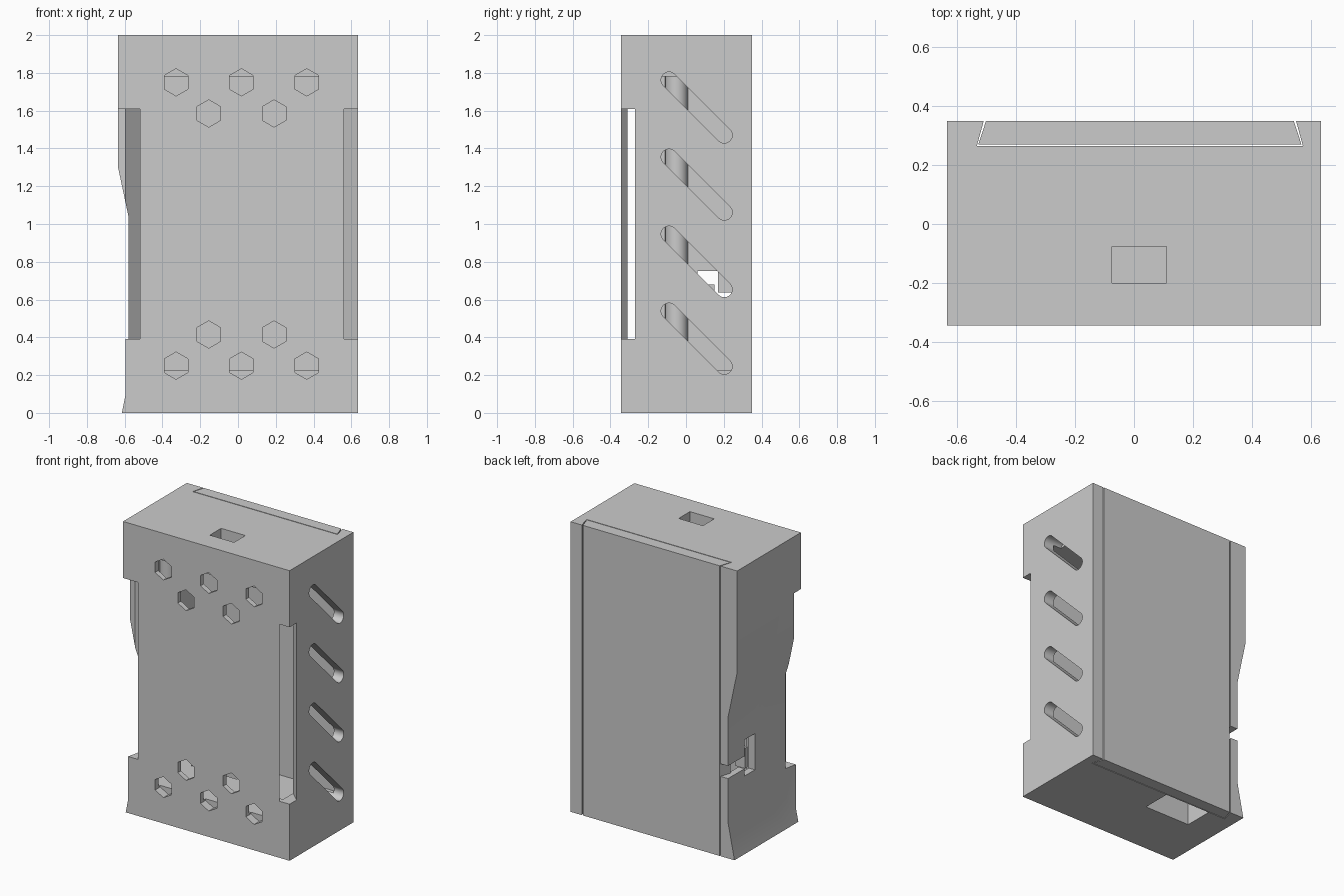
import bpy, bmesh, math
from mathutils import Vector

cube = bpy.data.objects.get("Cube")
if cube:
    bpy.data.objects.remove(cube, do_unlink=True)

grey = bpy.data.materials.new("plain grey")
grey.use_nodes = True
grey.diffuse_color = (0.6, 0.6, 0.6, 1)
grey.node_tree.nodes["Principled BSDF"].inputs["Base Color"].default_value = (0.6, 0.6, 0.6, 1)

PLACE = {
    "x": lambda u, v, w: (w, u, v),
    "y": lambda u, v, w: (u, w, v),
    "z": lambda u, v, w: (u, v, w),
}


def loft(name, sections, axis):
    """Closed solid through matching outlines; sections = [(position, outline)]."""
    bm = bmesh.new()
    rings = [[bm.verts.new(PLACE[axis](u, v, w)) for u, v in pts] for w, pts in sections]
    n = len(rings[0])
    for a, b in zip(rings, rings[1:]):
        for i in range(n):
            j = (i + 1) % n
            bm.faces.new((a[i], a[j], b[j], b[i]))
    bm.faces.new(rings[0])
    bm.faces.new(rings[-1])
    bmesh.ops.recalc_face_normals(bm, faces=bm.faces)
    mesh = bpy.data.meshes.new(name)
    bm.to_mesh(mesh)
    bm.free()
    mesh.materials.append(grey)
    obj = bpy.data.objects.new(name, mesh)
    bpy.context.collection.objects.link(obj)
    return obj


def prism(name, pts, axis, lo, hi):
    return loft(name, [(lo, pts), (hi, pts)], axis)


def box(name, x, y, z):
    pts = [(x[0], y[0]), (x[1], y[0]), (x[1], y[1]), (x[0], y[1])]
    return prism(name, pts, "z", *z)


def arc(cx, cy, r, start, end, steps):
    angles = [math.radians(start + (end - start) * i / steps) for i in range(steps + 1)]
    return [(cx + r * math.cos(a), cy + r * math.sin(a)) for a in angles]


def cut(target, cutter):
    cutter.hide_render = True
    mod = target.modifiers.new("cut", "BOOLEAN")
    mod.operation = "DIFFERENCE"
    mod.solver = "EXACT"
    mod.object = cutter
    bpy.context.view_layer.objects.active = target
    bpy.ops.object.modifier_apply(modifier=mod.name)
    bpy.data.objects.remove(cutter, do_unlink=True)


MID = 0.02  # centre line of the inner chamber
LEFT, RIGHT, FRONT, BACK = -0.635, 0.635, -0.345, 0.35

# Outer case
case = box("case", (LEFT, RIGHT), (FRONT, BACK), (0, 2))

# Hollowed hand grip along one side
sections = []
for y, floor in ((-0.36, -0.60), (-0.27, -0.58), (0.0, -0.568), (0.36, -0.565)):
    low = (floor + 0.615) / 0.2
    high = 1.3 - (floor + 0.635) / 0.212
    sections.append((y, [(-0.7, -0.1), (-0.635, -0.1), (floor, low),
                         (floor, high), (-0.635, 1.3), (-0.7, 1.607)]))
cut(case, loft("grip_cutter", sections, "y"))

# Inner chamber and the dovetail groove of the back panel
cut(case, box("chamber_cutter", (-0.52, 0.56), (-0.31, 0.27), (0.225, 1.78)))


def dovetail(gap):
    wide, narrow = 0.553 - gap, 0.527 - gap
    out = BACK if gap else 0.36
    return [(MID - wide, 0.265 + gap), (MID + wide, 0.265 + gap),
            (MID + narrow, out), (MID - narrow, out)]


cut(case, prism("groove_cutter", dovetail(0), "z", -0.1, 2.1))
prism("back_panel", dovetail(0.005), "z", 0, 2)

# Bevelled side openings behind the edges of the front plate
opening = [(0.577, -0.36), (0.7, -0.36), (0.7, -0.27), (0.635, -0.27),
           (0.55, -0.19), (0.50, -0.19), (0.50, -0.2925)]
for flip in (False, True):
    pts = [(2 * MID - x, y) if flip else (x, y) for x, y in opening]
    cut(case, prism("edge_cutter", pts, "z", 0.39, 1.61))

# Hexagonal holes in the front, mirrored top to bottom
for side in (1, -1):
    for x, dz in ((-0.346, 0.75), (0, 0.75), (0.346, 0.75), (-0.173, 0.585), (0.173, 0.585)):
        pts = arc(x + 0.018, 1 + side * dz, 0.072, 30, 330, 5)
        cut(case, prism("hex_cutter", pts, "y", -0.4, -0.29))

# Slanted vent slots
for i in range(4):
    z = 1.763 - 0.408 * i
    pts = arc(-0.09, z, 0.042, 45, 225, 10) + arc(0.203, z - 0.293, 0.042, 225, 405, 10)
    cut(case, prism("vent_cutter", pts, "x", 0.5, 0.7))

# Ports through the top and bottom
cut(case, box("top_port_cutter", (-0.075, 0.11), (-0.20, -0.077), (1.7, 2.1)))
cut(case, box("bottom_port_cutter", (-0.40, -0.05), (0.06, 0.262), (-0.1, 0.3)))

# Lever slot and wire notch in the grip side
cut(case, box("lever_cutter", (-0.7, -0.5), (0.06, 0.17), (0.5, 0.75)))
cut(case, box("notch_cutter", (-0.7, -0.51), (0.15, 0.4), (0.55, 0.637)))

# Lever and inner post
box("lever", (-0.555, -0.48), (0.12, 0.15), (0.54, 0.68))
post = prism("inner_post", arc(-0.50, -0.05, 0.06, 0, 345, 23), "z", 0.2, 1.8)

for obj in (case, post):
    bpy.ops.object.select_all(action="DESELECT")
    obj.select_set(True)
    bpy.context.view_layer.objects.active = obj
    bpy.ops.object.shade_smooth_by_angle(angle=math.radians(25 if obj is post else 20))
